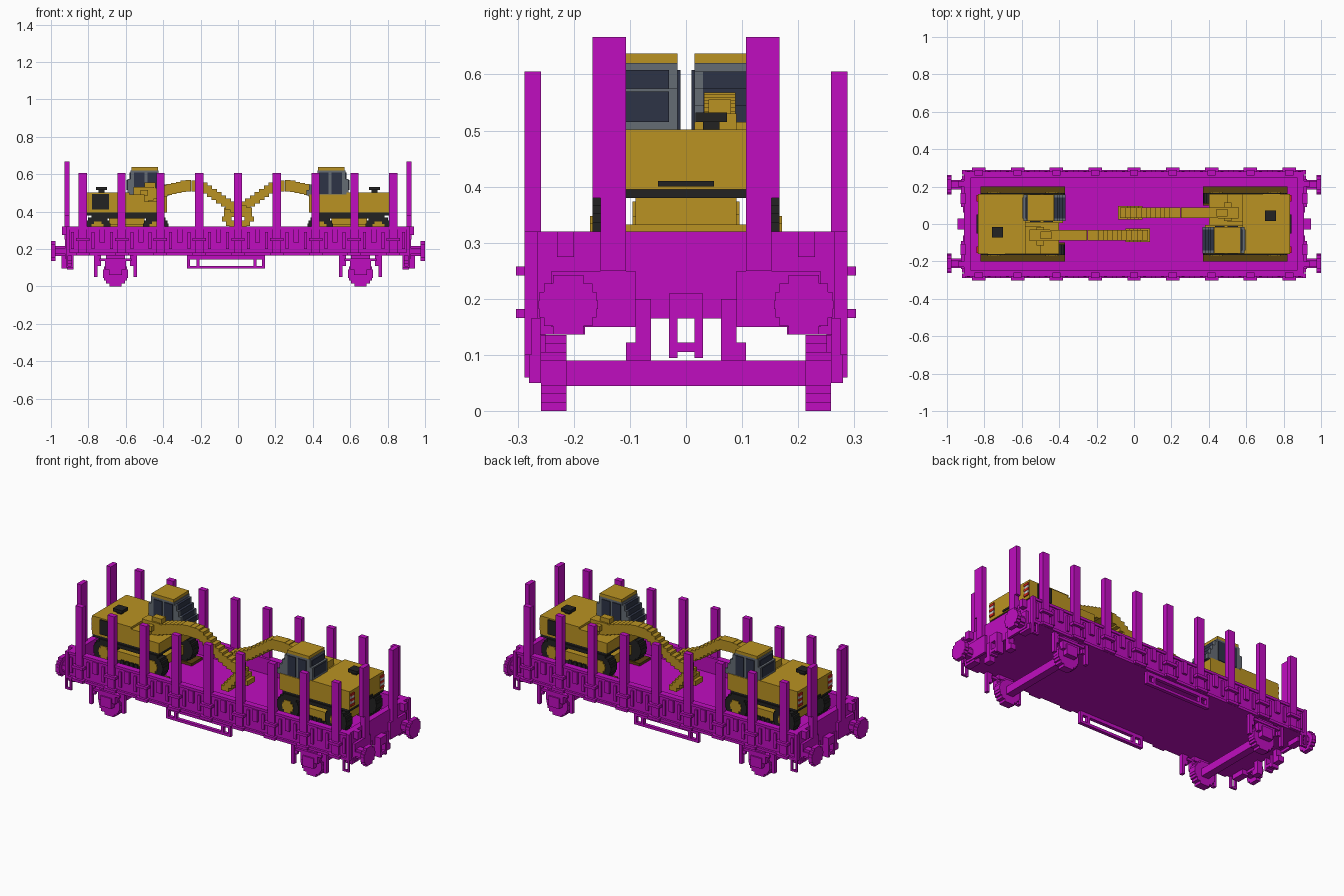
import bpy
import bmesh
import math
from mathutils import Matrix, Vector

cube = bpy.data.objects.get("Cube")
if cube:
    bpy.data.objects.remove(cube, do_unlink=True)


def material(name, red, green, blue):
    mat = bpy.data.materials.new(name)
    mat.use_nodes = True
    color = (red, green, blue, 1)
    mat.diffuse_color = color
    mat.node_tree.nodes["Principled BSDF"].inputs["Base Color"].default_value = color
    return mat


magenta = material("magenta paint", .53, .004, .53)
yellow = material("machine yellow", .49, .29, .016)
black = material("black rubber", .016, .016, .016)
brown = material("dark timber", .1, .055, .005)
grey = material("cab grey", .13, .15, .175)
glass = material("dark glass", .027, .034, .061)
red = material("lamp red", .6, .02, .01)
white = material("lamp white", .6, .6, .6)


def part(name, mat, boxes, mirror_x=False, mirror_y=False, pair=False):
    """One object made of boxes given as x, y and z ranges.
    pair adds a second copy turned half round the centre."""
    bm = bmesh.new()
    for sx in ((1, -1) if mirror_x else (1,)):
        for sy in ((1, -1) if mirror_y else (1,)):
            for x, y, z in boxes:
                size = Vector((x[1] - x[0], y[1] - y[0], z[1] - z[0]))
                middle = Vector((sx * sum(x), sy * sum(y), sum(z))) / 2
                place = Matrix.Translation(middle) @ Matrix.Diagonal(size.to_4d())
                bmesh.ops.create_cube(bm, size=1, matrix=place)
    mesh = bpy.data.meshes.new(name)
    bm.to_mesh(mesh)
    bm.free()
    mesh.materials.append(mat)
    for label in (("left_" + name, "right_" + name) if pair else (name,)):
        obj = bpy.data.objects.new(label, mesh)
        bpy.context.collection.objects.link(obj)
        if label.startswith("right_"):
            obj.rotation_euler.z = math.pi


def around(centre, half):
    return (centre - half, centre + half)


def disc(across, height, radius, step):
    """Stepped round outline as pairs of horizontal and vertical ranges."""
    count = round(2 * radius / step)
    rows = []
    for i in range(count):
        offset = (i + .5) * 2 * radius / count - radius
        half = math.sqrt(radius ** 2 - offset ** 2)
        rows.append((around(across, half), around(height + offset, radius / count)))
    return rows


# Wagon body: floor, raised side walls and headboards
WALL = (.165, .32)
part("wagon_floor", magenta, [((-.9, .9), (-.26, .26), (.165, .23))])
part("side_wall", magenta, [
    ((-.9, .9), (.245, .275), WALL),
    ((-.9, .9), (.275, .288), (.165, .18)),
    ((-.9, .9), (.275, .282), (.305, .32))], mirror_y=True)
part("headboard", magenta, [
    ((.875, .91), (-.275, .275), WALL),
    ((.91, .925), (.09, .24), (.15, .25)),
    ((.91, .94), (.2, .23), (.275, .32)),
    ((.9, .92), (.265, .288), WALL)], mirror_x=True, mirror_y=True)

# Stakes with their pockets and the ribs between them
SPACING = .2075
stakes, pockets, ribs = [], [], []
for i in range(-4, 5):
    x = i * SPACING
    stakes.append((around(x, .022), (.258, .288), (.165, .605)))
    for z in (.174, .25):
        pockets.append((around(x, .036), (.27, .303), around(z, .008)))
    for offset in (-.055, .055):
        ribs.append((around(x + offset, .008), (.27, .284), (.2, .29)))
    if i < 4:
        ribs.append((around(x + SPACING / 2, .014), (.27, .288), (.235, .305)))
part("side_stakes", magenta, stakes, mirror_y=True)
part("stake_pockets", magenta, pockets, mirror_y=True)
part("side_ribs", magenta, ribs, mirror_y=True)
part("end_stakes", magenta, [
    ((.9, .928), (.107, .152), (.25, .667)),
    ((.9, .928), (.152, .167), (.38, .667))], mirror_x=True, mirror_y=True)

# Buffers, coupling and end steps
buffers = [((.975, 1), y, z) for y, z in disc(.21, .19, .053, .015)]
buffers += [((.91, .98), y, z) for y, z in disc(.21, .19, .027, .015)]
part("buffers", magenta, buffers, mirror_x=True, mirror_y=True)
part("coupling", magenta, [
    ((.9, .945), (.015, .03), (.095, .21)),
    ((.9, .945), (0, .03), (.105, .122)),
    ((.9, .945), (0, .03), (.165, .21))], mirror_x=True, mirror_y=True)
part("end_steps", magenta, [
    ((.88, .915), (.062, .09), (.09, .2)),
    ((.88, .915), (.062, .107), (.09, .122)),
    ((.88, .92), (.18, .26), (.137, .17)),
    ((.88, .89), (.275, .288), (.1, .17)),
    ((.91, .92), (.275, .288), (.1, .17)),
    ((.88, .92), (.275, .288), (.1, .11))], mirror_x=True, mirror_y=True)

# Running gear
AXLE = .655
wheels = [(x, (.213, .258), z) for x, z in disc(AXLE, .068, .068, .0151)]
part("wheels", magenta, wheels, mirror_x=True, mirror_y=True)
part("axle", magenta, [(around(AXLE, .022), (-.22, .22), (.045, .09))], mirror_x=True)
part("axle_boxes", magenta, [
    (around(AXLE, .035), (.25, .288), (.06, .12)),
    (around(AXLE, .055), (.25, .28), (.09, .15)),
    (around(AXLE, .085), (.25, .285), (.135, .15)),
    (around(AXLE, .05), (.24, .275), (.14, .17)),
    (around(AXLE - .105, .009), (.258, .28), (.05, .17)),
    (around(AXLE + .105, .009), (.258, .28), (.05, .17)),
    (around(AXLE - .09, .012), (.258, .275), (.11, .17)),
    (around(AXLE + .09, .012), (.258, .275), (.11, .17))],
    mirror_x=True, mirror_y=True)
frame = [((-.273, .144), (.255, .275), (.095, .11)),
         ((-.273, .144), (.255, .275), (.145, .17))]
frame += [(around(x, .008), (.255, .275), (.1, .17)) for x in (-.265, -.215, .09, .136)]
part("under_frame", magenta, frame, mirror_y=True)

# Excavator undercarriage
part("timber_pads", brown, [((-.82, -.37), (.1, .2), (.225, .245))],
     mirror_y=True, pair=True)
REAR, FRONT, HUB = -.75, -.44, .313
tracks = [((REAR, FRONT), (.11, .167), z) for z in ((.243, .262), (.362, .383))]
rims, hubs = [], []
for x in (REAR, FRONT):
    rims += [(a, (.11, .167), b) for a, b in disc(x, HUB, .07, .0155)]
    hubs += [(a, (.16, .171), b) for a, b in disc(x, HUB, .035, .0155)]
for i in range(4):
    x = REAR + .11 + i * .03
    tracks.append((around(x, .011), (.115, .16), (.25, .29)))
part("track_belts", black, tracks + rims, mirror_y=True, pair=True)
part("track_hubs", yellow, hubs, mirror_y=True, pair=True)
part("chassis", yellow, [
    ((-.76, -.43), (-.15, .15), (.28, .333)),
    ((-.69, -.5), (-.09, .09), (.33, .382))], pair=True)

# Excavator house
part("house_base", black, [((-.83, -.4), (-.16, .16), (.38, .395))], pair=True)
part("house", yellow, [
    ((-.835, -.58), (-.16, .16), (.395, .502)),
    ((-.6, -.4), (-.16, .005), (.395, .455)),
    ((-.6, -.38), (.005, .16), (.395, .49)),
    ((-.6, -.5), (-.16, -.01), (.45, .49))], pair=True)
part("engine_grill", black, [
    ((-.78, -.69), (-.166, -.155), (.41, .495)),
    ((-.841, -.83), (-.05, .05), (.4, .41))], pair=True)
part("exhaust", black, [
    (around(-.73, .015), around(-.045, .015), (.5, .52)),
    (around(-.73, .03), around(-.045, .028), (.515, .532))], pair=True)
part("rear_lamps", red, [((-.841, -.83), (.12, .155), around(z, .007))
     for z in (.42, .45, .48)], mirror_y=True, pair=True)
part("rear_lamp_bands", white, [((-.84, -.83), (.12, .155), around(z, .007))
     for z in (.435, .465)], mirror_y=True, pair=True)

# Cab with stepped windscreen
CAB = (.015, .157)
part("cab", grey, [
    ((-.575, -.425), CAB, (.485, .62)),
    ((-.592, -.57), CAB, (.485, .575))], pair=True)
part("cab_roof", yellow, [((-.57, -.428), CAB, (.62, .637))], pair=True)
screen, pillars = [], []
for i in range(4):
    x = (-.43, -.41 + .015 * i)
    z = (.485, .605 - .03 * i)
    screen.append((x, (.03, .142), z))
    pillars += [(x, y, z) for y in ((.015, .03), (.142, .157))]
part("windscreen", glass, screen, pair=True)
part("screen_pillars", grey, pillars, pair=True)
windows = [(x, y, (.495, .608)) for x in ((-.485, -.432), (-.555, -.5))
           for y in ((.01, .017), (.155, .161))]
windows.append(((-.596, -.59), (.03, .142), (.515, .57)))
windows.append(((-.58, -.573), (.03, .142), (.575, .608)))
part("cab_windows", glass, windows, pair=True)

# Stepped digging arm, following a bent path
ARM = around(-.06, .028)
path = [(-.53, .47), (-.38, .515), (-.28, .538), (-.19, .535), (-.04, .43), (.075, .385)]
STEP = .027
blocks = []
for (xa, za), (xb, zb) in zip(path, path[1:]):
    count = max(1, round((xb - xa) / STEP))
    for i in range(count):
        x = xa + (xb - xa) * (i + .5) / count
        z = za + (zb - za) * (i + .5) / count
        blocks.append((around(x, STEP / 2 + .001), ARM, around(z, .03)))
part("digging_arm", yellow, blocks, pair=True)
part("arm_bracket", yellow, [
    ((-.56, -.45), around(-.06, .03), (.48, .53)),
    ((-.52, -.48), around(-.065, .05), (.485, .515)),
    ((-.5, -.44), around(-.06, .02), (.52, .555))], pair=True)
bucket = [(around(.06 - .02 * i, .025), around(-.06, .035), around(.36 - .023 * i, .014))
          for i in range(5)]
part("bucket", yellow, bucket, pair=True)
